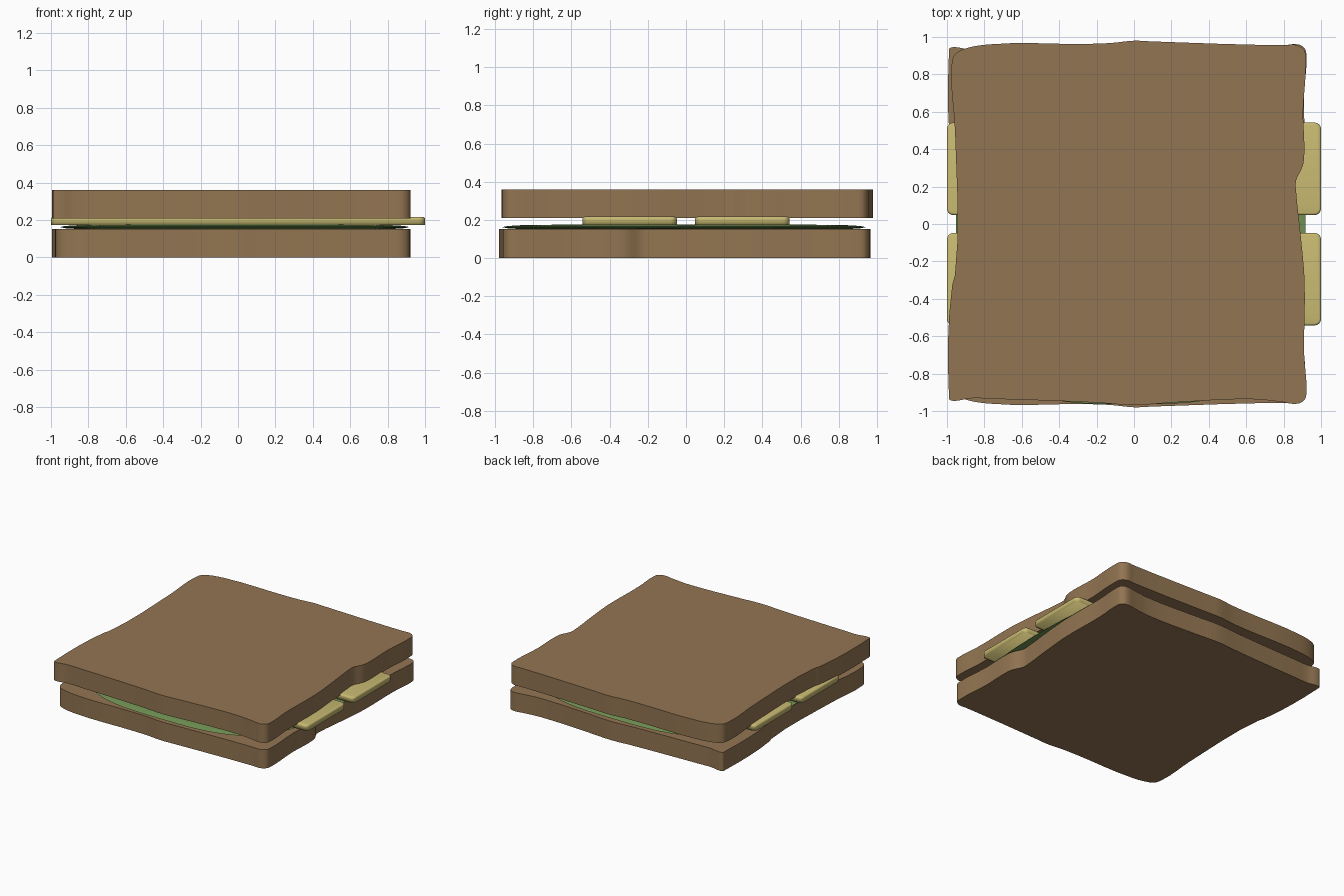
import bpy, bmesh, math
from mathutils import Vector

if "Cube" in bpy.data.objects:
    bpy.data.objects.remove(bpy.data.objects["Cube"])


def material(name, rgb):
    m = bpy.data.materials.new(name)
    m.diffuse_color = (*rgb, 1)
    m.use_nodes = True
    m.node_tree.nodes["Principled BSDF"].inputs["Base Color"].default_value = m.diffuse_color
    return m


BREAD = material("toasted brown", (0.29, 0.178, 0.084))
CHEESE = material("pale yellow", (0.59, 0.50, 0.17))
LETTUCE = material("leaf green", (0.17, 0.30, 0.09))


def finish(name, bm, mat, angle=None):
    bmesh.ops.recalc_face_normals(bm, faces=bm.faces)
    me = bpy.data.meshes.new(name)
    bm.to_mesh(me)
    bm.free()
    me.materials.append(mat)
    ob = bpy.data.objects.new(name, me)
    bpy.context.collection.objects.link(ob)
    bpy.ops.object.select_all(action='DESELECT')
    ob.select_set(True)
    bpy.context.view_layer.objects.active = ob
    if angle:
        bpy.ops.object.shade_smooth_by_angle(angle=math.radians(angle))
    else:
        bpy.ops.object.shade_smooth()
    return ob


def smooth_loop(pts, steps=4):
    """Closed centripetal-style smooth curve, tangents limited by short neighbours."""
    pts = [Vector(p) for p in pts]
    n, out = len(pts), []

    def tangent(i):
        a, b, c = pts[i - 1], pts[i], pts[(i + 1) % n]
        return ((b - a).normalized() + (c - b).normalized()) * 0.5
    for i in range(n):
        p, q = pts[i], pts[(i + 1) % n]
        d = (q - p).length
        s, e = tangent(i) * d, tangent((i + 1) % n) * d
        for k in range(steps):
            t = k / steps
            out.append(p * (2*t**3 - 3*t*t + 1) + s * (t**3 - 2*t*t + t)
                       + q * (3*t*t - 2*t**3) + e * (t**3 - t*t))
    return out


# bread outline, counter-clockwise from the front left corner
OUTLINE = [(-0.985, -0.94), (-0.95, -0.945), (-0.88, -0.932), (-0.75, -0.935),
           (-0.2, -0.955), (0, -0.968), (0.2, -0.955), (0.65, -0.937), (0.78, -0.95),
           (0.88, -0.96), (0.915, -0.935), (0.922, -0.89), (0.91, -0.7), (0.912, -0.3),
           (0.89, -0.05), (0.868, 0.16), (0.866, 0.23), (0.902, 0.31), (0.91, 0.36),
           (0.904, 0.6), (0.918, 0.88), (0.91, 0.93), (0.87, 0.957), (0.8, 0.956),
           (0.1, 0.976), (0, 0.98), (-0.12, 0.968), (-0.25, 0.963), (-0.78, 0.96),
           (-0.91, 0.935), (-0.96, 0.905), (-0.975, 0.85), (-0.957, 0.5),
           (-0.957, -0.27), (-0.972, -0.33), (-0.99, -0.9)]


def bread(name, z, flip):
    bm = bmesh.new()
    face = bm.faces.new([bm.verts.new((p.x, p.y * flip, z)) for p in smooth_loop(OUTLINE)])
    ext = bmesh.ops.extrude_face_region(bm, geom=[face])
    top = [v for v in ext['geom'] if isinstance(v, bmesh.types.BMVert)]
    bmesh.ops.translate(bm, verts=top, vec=(0, 0, 0.151))
    return finish(name, bm, BREAD, 35)


# two slices, the lower one turned over
bread("bottom_bread", 0.0, -1)
bread("top_bread", 0.209, 1)

# lettuce: a thin lens with a rounded-square outline
bm = bmesh.new()
SEG = 96
RINGS = [(0.7, 0.151), (0.9, 0.152), (0.97, 0.156), (1.0, 0.162),
         (0.97, 0.168), (0.9, 0.172), (0.7, 0.175)]
loops = []
for scale, z in RINGS:
    ring = []
    for i in range(SEG):
        a = 2 * math.pi * i / SEG
        c, s = math.cos(a), math.sin(a)
        x = math.copysign(abs(c) ** 0.62, c) * 0.935 * scale - 0.018
        y = math.copysign(abs(s) ** 0.62, s) * 0.953 * scale - 0.01
        ring.append(bm.verts.new((x, y, z)))
    loops.append(ring)
for a, b in zip(loops, loops[1:]):
    for i in range(SEG):
        j = (i + 1) % SEG
        bm.faces.new((a[i], a[j], b[j], b[i]))
bm.faces.new(loops[0])
bm.faces.new(loops[-1])
finish("lettuce", bm, LETTUCE, 60)

# two cheese strips with softened edges
for side, name in ((-1, "front_cheese"), (1, "back_cheese")):
    bm = bmesh.new()
    bmesh.ops.create_cube(bm, size=1)
    bmesh.ops.scale(bm, verts=bm.verts, vec=(2.0, 0.495, 0.045))
    bmesh.ops.translate(bm, verts=bm.verts, vec=(0, side * 0.295, 0.1945))
    upright = [e for e in bm.edges if abs(e.verts[0].co.z - e.verts[1].co.z) > 0.01]
    bmesh.ops.bevel(bm, geom=upright, offset=0.035, segments=4, profile=0.5, affect='EDGES')
    rim = [e for e in bm.edges if all(v.co.z > 0.2 for v in e.verts)]
    bmesh.ops.bevel(bm, geom=rim, offset=0.012, segments=3, profile=0.5, affect='EDGES')
    finish(name, bm, CHEESE)
